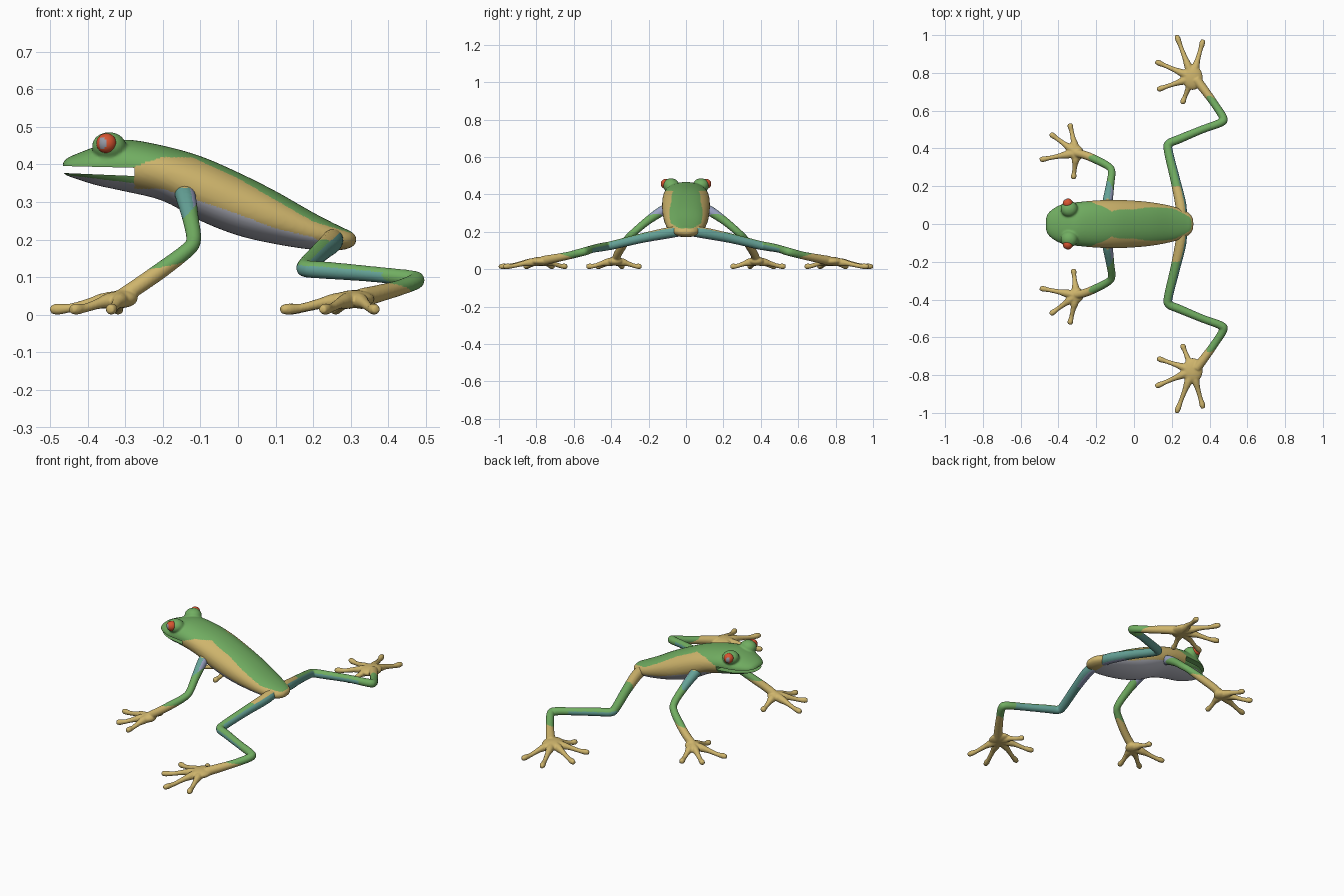
import bpy, bmesh, math
from mathutils import Vector, Matrix

cube = bpy.data.objects.get("Cube")
if cube:
    bpy.data.objects.remove(cube)

# ---- materials ----
COLOURS = {
    "leaf_green": (0.165, 0.42, 0.12),
    "sandy_tan": (0.62, 0.46, 0.15),
    "pale_belly": (0.50, 0.51, 0.58),
    "teal_blue": (0.13, 0.36, 0.31),
    "lilac_blue": (0.32, 0.36, 0.54),
    "eye_red": (0.68, 0.09, 0.03),
    "pupil_grey": (0.30, 0.32, 0.38),
}
GREEN, TAN, BELLY, TEAL, LILAC, RED, GREY = range(7)
MATERIALS = []
for name, rgb in COLOURS.items():
    m = bpy.data.materials.new(name)
    m.use_nodes = True
    m.diffuse_color = (*rgb, 1)
    bsdf = m.node_tree.nodes["Principled BSDF"]
    bsdf.inputs["Base Color"].default_value = (*rgb, 1)
    bsdf.inputs["Roughness"].default_value = 0.6
    MATERIALS.append(m)


# ---- helpers ----
def spline(points, steps):
    """Smooth curve through tuples of any length."""
    pts = [points[0]] + list(points) + [points[-1]]
    out = []
    for i in range(1, len(pts) - 2):
        for k in range(steps):
            t = k / steps
            out.append(tuple(
                b + 0.5 * t * (c - a + t * (2 * a - 5 * b + 4 * c - d + t * (3 * (b - c) + d - a)))
                for a, b, c, d in zip(*pts[i - 1:i + 3])))
    return out + [tuple(points[-1])]


def lookup(table, x):
    """Linear interpolation in a list of (x, value)."""
    for (x0, v0), (x1, v1) in zip(table, table[1:]):
        if x <= x1:
            return v0 + (v1 - v0) * max(0, (x - x0) / (x1 - x0))
    return table[-1][1]


def loft(bm, rings):
    """Skin closed rings and cap both ends."""
    loops = [[bm.verts.new(p) for p in ring] for ring in rings]
    n = len(loops[0])
    for a, b in zip(loops, loops[1:]):
        for i in range(n):
            bm.faces.new((a[i], a[(i + 1) % n], b[(i + 1) % n], b[i]))
    bm.faces.new(loops[0])
    bm.faces.new(loops[-1])


def tube(bm, points, steps=5, sides=14):
    """Round limb through (x, y, z, radius) points."""
    path = spline(points, steps)
    rings = []
    for i, p in enumerate(path):
        d = Vector(path[min(i + 1, len(path) - 1)][:3]) - Vector(path[max(i - 1, 0)][:3])
        side = d.cross(Vector((0.1, 0.2, 1))).normalized()
        up = side.cross(d).normalized()
        rings.append([Vector(p[:3]) + p[3] * (side * math.cos(a) + up * math.sin(a))
                      for a in (2 * math.pi * k / sides for k in range(sides))])
    loft(bm, rings)


def ball(bm, centre, radii, segments=24):
    bmesh.ops.create_uvsphere(bm, u_segments=segments, v_segments=segments // 2, radius=1,
                              matrix=Matrix.LocRotScale(Vector(centre), None, Vector(radii)))


def make_object(name, bm):
    bmesh.ops.recalc_face_normals(bm, faces=bm.faces)
    me = bpy.data.meshes.new(name)
    bm.to_mesh(me)
    bm.free()
    ob = bpy.data.objects.new(name, me)
    bpy.context.collection.objects.link(ob)
    return ob


def paint(ob, rule):
    ob.data.materials.clear()
    for m in MATERIALS:
        ob.data.materials.append(m)
    for f in ob.data.polygons:
        f.material_index = rule(f.center, f.normal)
        f.use_smooth = True


def fuse(ob, voxel, smoothing, cutter=None):
    """Melt overlapping pieces into one skin, then cut."""
    mod = ob.modifiers.new("fuse", "REMESH")
    mod.mode = "VOXEL"
    mod.voxel_size = voxel
    mod = ob.modifiers.new("soften", "SMOOTH")
    mod.factor = 0.5
    mod.iterations = smoothing
    if cutter:
        mod = ob.modifiers.new("cut", "BOOLEAN")
        mod.operation = "DIFFERENCE"
        mod.solver = "EXACT"
        mod.object = cutter
    deps = bpy.context.evaluated_depsgraph_get()
    me = bpy.data.meshes.new_from_object(ob.evaluated_get(deps))
    ob.modifiers.clear()
    ob.data = me


# ---- mouth cutter ----
bm = bmesh.new()
slit = [(-0.6, 0.383), (-0.275, 0.369), (-0.275, 0.391), (-0.6, 0.399)]
loft(bm, [[(x, y, z) for x, z in slit] for y in (-0.3, 0.3)])
mouth = make_object("mouth_cutter", bm)
mouth.hide_render = True

# ---- body: x, bottom, top, half width ----
BODY = [(-.466, .378, .404, .03), (-.454, .37, .417, .058), (-.42, .358, .432, .086),
        (-.37, .343, .45, .108), (-.3, .328, .466, .116), (-.2, .303, .45, .125),
        (-.1, .25, .422, .128), (0, .211, .379, .124), (.1, .188, .329, .114),
        (.2, .173, .272, .095), (.27, .172, .236, .071), (.3, .179, .222, .05),
        (.314, .19, .21, .024)]
bm = bmesh.new()
rings = []
for x, low, high, w in spline(BODY, 5):
    ring = []
    for k in range(40):
        c, s = math.cos(k * math.pi / 20), math.sin(k * math.pi / 20)
        ring.append((x, w * math.copysign(abs(c) ** 0.93, c),
                     (low + high) / 2 + (high - low) / 2 * math.copysign(abs(s) ** 0.93, s)))
    rings.append(ring)
loft(bm, rings)
for s in (1, -1):
    ball(bm, (-0.343, s * 0.08, 0.448), (0.046, 0.044, 0.038))
body = make_object("body", bm)
fuse(body, 0.005, 8, mouth)
bpy.data.objects.remove(mouth)

BACK_LINE = [(-.275, .395), (-.2, .42), (-.12, .418), (0, .363), (.1, .305), (.2, .248), (.3, .218)]
BELLY_LINE = [(-.275, .335), (-.2, .335), (-.1, .302), (0, .268), (.1, .23), (.2, .206), (.25, .17)]


def body_rule(c, n):
    if c.x < -0.275:
        return GREEN if c.z > 0.35 - 0.12 * (c.x + 0.275) else BELLY
    if c.z > lookup(BACK_LINE, c.x):
        return GREEN
    return TAN if c.z > lookup(BELLY_LINE, c.x) else BELLY


paint(body, body_rule)
bpy.ops.object.select_all(action="DESELECT")
body.select_set(True)
bpy.context.view_layer.objects.active = body
bpy.ops.object.shade_smooth_by_angle(angle=math.radians(50))

# ---- limbs: x, y, z, radius ----
ARM = [(-.145, .07, .335, .028), (-.138, .13, .31, .027), (-.126, .21, .255, .022),
       (-.118, .275, .2, .02), (-.135, .305, .172, .02), (-.2, .34, .122, .022),
       (-.26, .365, .08, .022), (-.305, .375, .05, .022)]
FINGERS = [(-.338, .522), (-.435, .472), (-.486, .342), (-.32, .247)]
LEG = [(.25, .02, .205, .028), (.248, .1, .193, .03), (.217, .24, .165, .026),
       (.182, .385, .13, .024), (.185, .425, .122, .023), (.24, .45, .118, .023),
       (.36, .5, .108, .021), (.455, .535, .097, .022), (.473, .56, .09, .022),
       (.43, .63, .072, .021), (.38, .7, .058, .023), (.33, .765, .045, .026)]
TOES = [(.23, .985), (.363, .963), (.127, .855), (.135, .715), (.258, .645)]


def limb(name, s, path, palm, palm_size, digits, rule):
    bm = bmesh.new()
    tube(bm, [(x, s * y, z, r) for x, y, z, r in path])
    px, py, pz = palm
    ball(bm, (px, s * py, pz), palm_size)
    for tx, ty in digits:
        def along(t, z, r):
            return (px + (tx - px) * t, s * (py + (ty - py) * t), z, r)
        tube(bm, [along(0, pz, .024), along(.3, pz - .006, .021), along(.5, .03, .0145),
                  along(.78, .018, .012), along(.97, .015, .0155), along(1.07, .014, .01)], 4, 10)
    ob = make_object(name, bm)
    fuse(ob, 0.004, 5)
    paint(ob, rule)


def arm_rule(c, n):
    if c.z > 0.275 + 0.02 * n.x:
        if c.z > 0.338:
            return TAN
        return LILAC if n.x > 0.45 or n.z < -0.4 else TEAL
    return TAN if c.x < -0.19 - 0.04 * n.z + 0.03 * n.x else GREEN


def leg_rule(c, n):
    y = abs(c.y)
    if y > 0.64 + 0.04 * n.z or y > 0.56 and c.x < 0.33:
        return TAN
    # thigh: tan hip, teal rear face, lilac underside
    if y < 0.41:
        if n.x > 0.45 and n.z < 0.75:
            return TEAL
        if y < 0.2:
            return TAN if n.z > -0.4 else LILAC
        return GREEN if n.z > -0.1 else TEAL
    # shin: green along the top only
    return TEAL if y < 0.53 and c.x < 0.42 and n.z < 0.4 else GREEN


for side, s in (("left", 1), ("right", -1)):
    limb("front_limb_" + side, s, ARM, (-.305, .377, .043), (.038, .042, .024), FINGERS, arm_rule)
    limb("hind_limb_" + side, s, LEG, (.31, .775, .042), (.054, .066, .024), TOES, leg_rule)

    # eye with upright pupil towards the snout
    bm = bmesh.new()
    ball(bm, (0, 0, 0), (.027, .027, .027), 32)
    eye = make_object("eye_" + side, bm)

    def eye_rule(c, n, s=s):
        oval = ((n.x + 0.35) / 0.35) ** 2 + (n.z / 0.6) ** 2
        return GREY if n.y * s > 0 and oval < 1 else RED

    paint(eye, eye_rule)
    eye.location = (-0.35, s * 0.108, 0.456)
